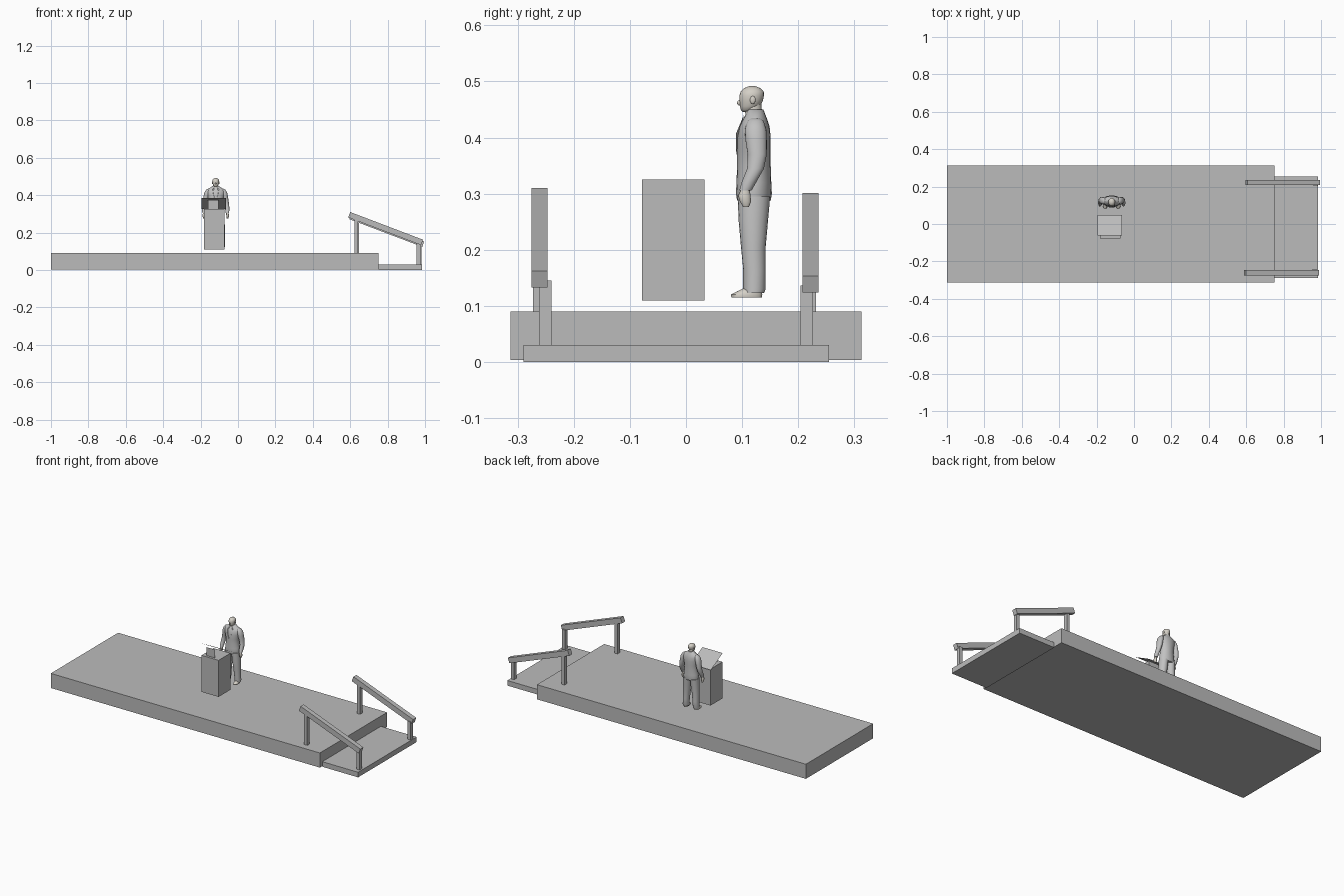
import bpy, bmesh, math
from mathutils import Vector


def material(name, rgb):
    m = bpy.data.materials.new(name)
    m.diffuse_color = (*rgb, 1)
    return m


GREY = material("plain grey", (0.50, 0.50, 0.50))
SUIT = material("suit grey", (0.54, 0.54, 0.54))
SKIN = material("pale skin", (0.66, 0.63, 0.57))


def finish(bm, name, mat, smooth=False):
    bmesh.ops.recalc_face_normals(bm, faces=bm.faces)
    me = bpy.data.meshes.new(name)
    bm.to_mesh(me)
    bm.free()
    me.materials.append(mat)
    ob = bpy.data.objects.new(name, me)
    bpy.context.collection.objects.link(ob)
    if smooth:
        bpy.context.view_layer.objects.active = ob
        bpy.ops.object.select_all(action='DESELECT')
        ob.select_set(True)
        bpy.ops.object.shade_smooth_by_angle(angle=math.radians(50))
    return ob


def prism(name, outline, y0, y1, mat=GREY):
    """Extrude an (x, z) outline from y0 to y1."""
    bm = bmesh.new()
    a = [bm.verts.new((x, y0, z)) for x, z in outline]
    b = [bm.verts.new((x, y1, z)) for x, z in outline]
    n = len(a)
    bm.faces.new(a)
    bm.faces.new(b)
    for i in range(n):
        j = (i + 1) % n
        bm.faces.new((a[i], a[j], b[j], b[i]))
    return finish(bm, name, mat)


def box(name, x0, x1, y0, y1, z0, z1, mat=GREY):
    return prism(name, [(x0, z0), (x1, z0), (x1, z1), (x0, z1)], y0, y1, mat)


def sheet(name, pts, mat=GREY):
    bm = bmesh.new()
    bm.faces.new([bm.verts.new(p) for p in pts])
    return finish(bm, name, mat)


def loft(name, rings, mat, sides=20):
    """Skin horizontal ellipses given as (x, y, z, x radius, y radius)."""
    bm = bmesh.new()
    loops = []
    for x, y, z, rx, ry in rings:
        loops.append([bm.verts.new((x + rx * math.cos(t), y + ry * math.sin(t), z))
                      for t in (2 * math.pi * i / sides for i in range(sides))])
    for a, b in zip(loops, loops[1:]):
        for i in range(sides):
            j = (i + 1) % sides
            bm.faces.new((a[i], a[j], b[j], b[i]))
    bm.faces.new(loops[0])
    bm.faces.new(loops[-1])
    return finish(bm, name, mat, True)


def ball(name, centre, radii, mat):
    bm = bmesh.new()
    bmesh.ops.create_uvsphere(bm, u_segments=16, v_segments=10, radius=1)
    for v in bm.verts:
        v.co = Vector(c + r * k for c, r, k in zip(centre, radii, v.co))
    return finish(bm, name, mat, True)


# stage and low step
box("stage", -1.0, 0.752, -0.313, 0.313, 0.004, 0.09)
box("step", 0.752, 0.985, -0.29, 0.255, 0.0, 0.03)

# sloping handrails with an upper and a lower post each
for side, y, post_low, dx, dz in (("front", -0.275, -0.262, 0.0, 0.0),
                                  ("rear", 0.208, 0.204, 0.006, -0.009)):
    rail = [(0.589, 0.281), (0.979, 0.133), (0.989, 0.162), (0.600, 0.310)]
    prism(side + "_rail", [(x + dx, z + dz) for x, z in rail], y, y + 0.028)
    box(side + "_upper_post", 0.622 + dx, 0.642 + dx, y + 0.002, y + 0.024, 0.09, 0.268 + dz)
    box(side + "_lower_post", 0.955 + dx, 0.975 + dx, post_low, post_low + 0.022, 0.03, 0.145 + dz)

# lectern with sloping reading board and upright card in front
box("lectern_body", -0.183, -0.072, -0.078, 0.033, 0.11, 0.325)
sheet("reading_board", [(-0.195, -0.062, 0.386), (-0.064, -0.062, 0.386),
                        (-0.064, 0.047, 0.327), (-0.195, 0.047, 0.327)])
sheet("front_card", [(-0.160, -0.064, 0.325), (-0.104, -0.064, 0.325),
                     (-0.104, -0.064, 0.374), (-0.160, -0.064, 0.374)])

# standing speaker
CX = -0.119
loft("jacket", [(CX, .121, .288, .043, .030), (CX, .121, .300, .045, .032),
                (CX, .121, .320, .043, .031), (CX, .121, .350, .038, .030),
                (CX, .121, .375, .040, .030), (CX, .121, .400, .046, .030),
                (CX, .122, .420, .050, .027), (CX, .123, .432, .044, .022),
                (CX, .124, .442, .026, .017), (CX, .123, .450, .016, .015)], SUIT)
loft("neck", [(CX, .121, .440, .014, .015), (CX, .119, .462, .013, .015)], SKIN)
loft("head", [(CX, .108, .446, .006, .007), (CX, .110, .449, .011, .012),
              (CX, .114, .456, .015, .018), (CX, .116, .466, .0175, .021),
              (CX, .117, .475, .0185, .022), (CX, .118, .482, .017, .0205),
              (CX, .118, .488, .012, .015), (CX, .118, .4915, .005, .006)], SKIN)
ball("nose", (CX, .096, .462), (.0035, .005, .005), SKIN)

for side, s in (("left", 1), ("right", -1)):
    def mirrored(rings):
        return [(CX + s * x, y, z, rx, ry) for x, y, z, rx, ry in rings]

    ball(side + "_ear", (CX + s * .0185, .119, .467), (.0025, .005, .007), SKIN)
    # jacket lapel
    sheet(side + "_lapel", [(CX + s * .002, .0895, .370), (CX + s * .014, .0895, .408),
                            (CX + s * .017, .100, .433), (CX + s * .009, .103, .440)], SUIT)
    # sleeve and hand
    loft(side + "_sleeve", mirrored([(.062, .106, .306, .009, .011), (.062, .112, .320, .011, .013),
                                     (.060, .124, .345, .012, .015), (.055, .127, .370, .0135, .017),
                                     (.050, .125, .395, .015, .019), (.046, .124, .415, .015, .019),
                                     (.040, .124, .430, .011, .014), (.036, .124, .435, .005, .007)]), SUIT)
    loft(side + "_hand", mirrored([(.063, .107, .276, .004, .005), (.064, .106, .286, .007, .010),
                                   (.063, .104, .297, .007, .011), (.062, .106, .309, .006, .007)]), SKIN)
    # trouser leg and foot
    loft(side + "_trouser_leg", mirrored([(.033, .121, .123, .017, .018), (.033, .122, .130, .017, .020),
                                          (.031, .122, .165, .018, .020), (.029, .120, .205, .020, .022),
                                          (.025, .120, .250, .023, .026), (.022, .121, .295, .023, .029)]), SUIT)
    loft(side + "_foot", mirrored([(.035, .108, .115, .012, .027), (.035, .108, .120, .013, .028),
                                   (.034, .113, .126, .012, .022), (.033, .119, .133, .010, .013)]), SKIN)
